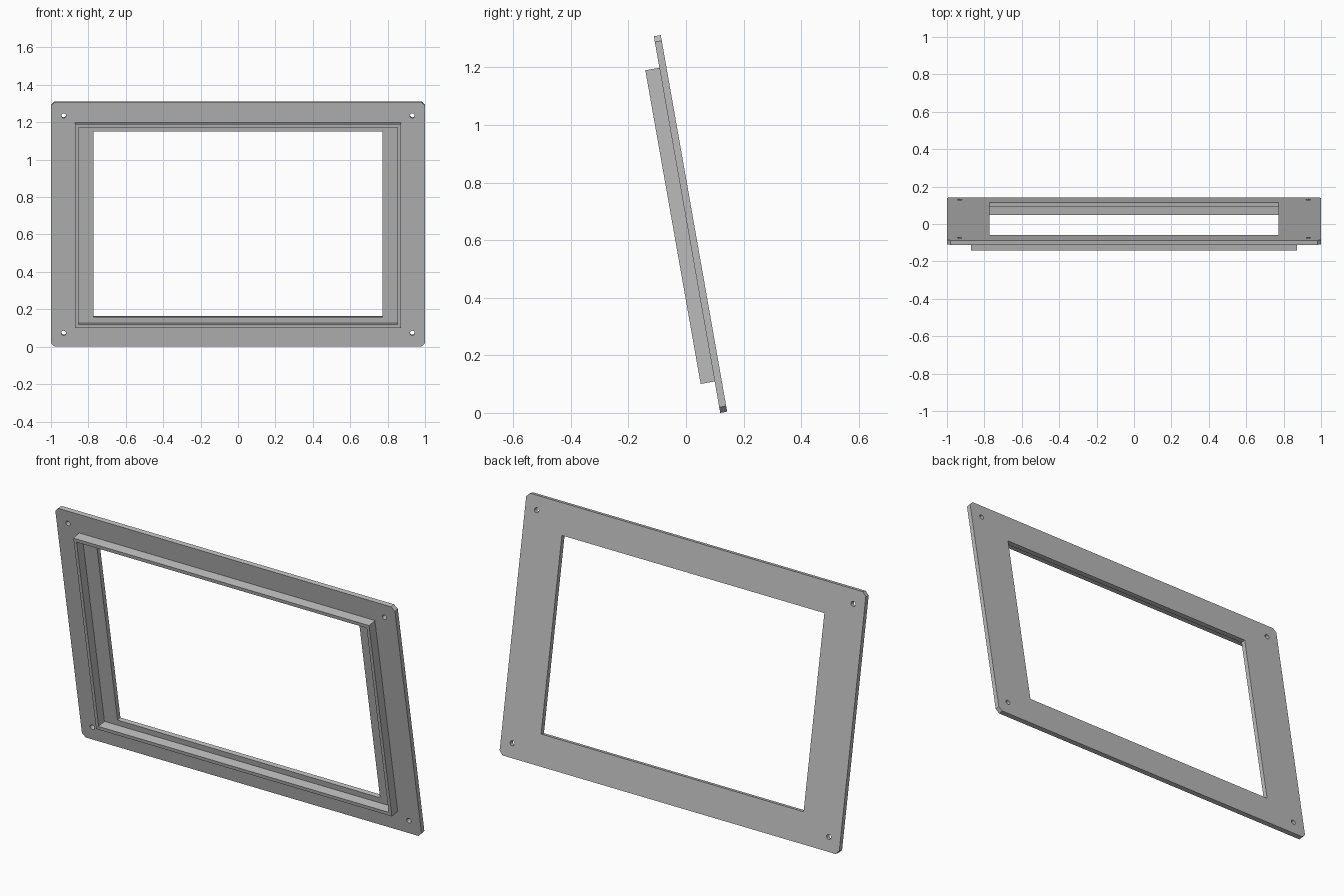
import bpy
from math import sin, cos, pi, radians
from mathutils import Matrix

cube = bpy.data.objects.get("Cube")
if cube:
    bpy.data.objects.remove(cube, do_unlink=True)

grey = bpy.data.materials.new("plain grey")
grey.use_nodes = True
colour = (0.5, 0.5, 0.5, 1)
grey.diffuse_color = colour
grey.node_tree.nodes["Principled BSDF"].inputs["Base Color"].default_value = colour

TILT = radians(10)          # panel leans forward
HALF_H = 0.664              # half height of the plate along its slope
THICK = 0.0245
RIM_DEPTH = 0.0495
# Local x = width, y = up the slope, z = towards the front
PLACE = (Matrix.Translation((0, 0.143 - HALF_H * sin(TILT),
                             THICK * sin(TILT) + HALF_H * cos(TILT)))
         @ Matrix.Rotation(pi / 2 + TILT, 4, 'X'))


def rect(w, h, cut=0):
    """Rectangle outline from half sizes, with optional cut corners."""
    if not cut:
        return [(w, h), (-w, h), (-w, -h), (w, -h)]
    return [(w, h - cut), (w - cut, h), (cut - w, h), (-w, h - cut),
            (-w, cut - h), (cut - w, -h), (w - cut, -h), (w, cut - h)]


def circle(cx, cy, r, n=16):
    return [(cx + r * cos(2 * pi * i / n), cy + r * sin(2 * pi * i / n))
            for i in range(n)]


def slab(name, outlines, z0, depth):
    """Flat slab: the first outline is the edge, the others are holes."""
    curve = bpy.data.curves.new(name, 'CURVE')
    curve.dimensions = '2D'
    curve.fill_mode = 'BOTH'
    curve.extrude = depth / 2
    for pts in outlines:
        spline = curve.splines.new('POLY')
        spline.points.add(len(pts) - 1)
        for p, (x, y) in zip(spline.points, pts):
            p.co = (x, y, 0, 1)
        spline.use_cyclic_u = True
    helper = bpy.data.objects.new(name + "_outline", curve)
    mesh = bpy.data.meshes.new_from_object(helper)
    bpy.data.objects.remove(helper)
    bpy.data.curves.remove(curve)
    mesh.transform(PLACE @ Matrix.Translation((0, 0, z0 + depth / 2)))
    mesh.shade_flat()
    mesh.materials.clear()
    mesh.materials.append(grey)
    obj = bpy.data.objects.new(name, mesh)
    bpy.context.collection.objects.link(obj)
    return obj


# Mounting plate with window opening and four screw holes
screw_holes = [circle(sx * 0.932, sy * 0.59, 0.013) for sx in (-1, 1) for sy in (-1, 1)]
slab("mounting_plate", [rect(1, HALF_H, 0.02), rect(0.773, 0.503)] + screw_holes, 0, THICK)

# Raised rim standing on the front of the plate
slab("raised_rim", [rect(0.871, 0.553), rect(0.854, 0.534)], THICK, RIM_DEPTH)
